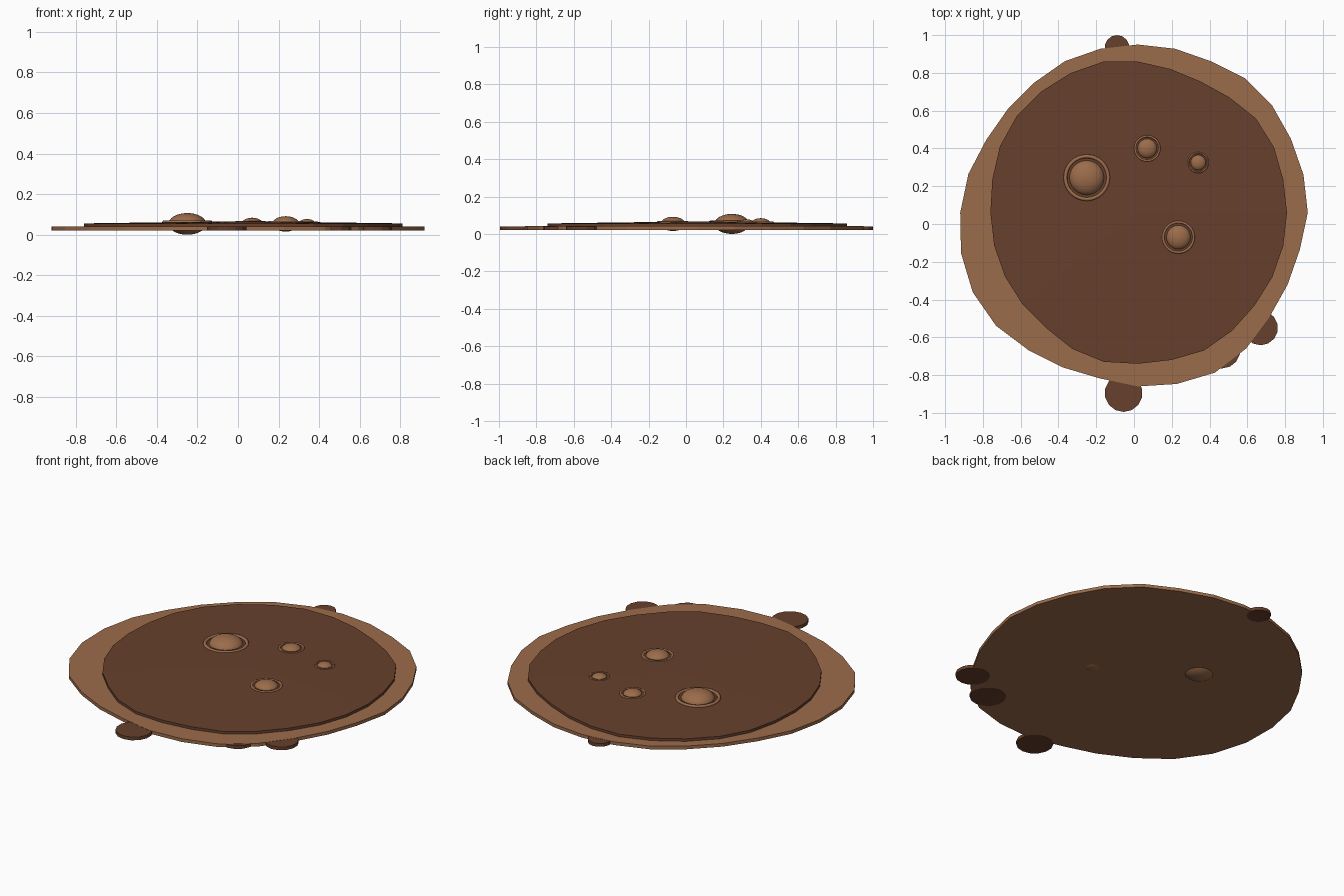
import bpy
import bmesh
from math import sin, cos, pi, radians

if "Cube" in bpy.data.objects:
    bpy.data.objects.remove(bpy.data.objects["Cube"], do_unlink=True)


def make_material(name, rgb):
    mat = bpy.data.materials.new(name)
    color = (*rgb, 1.0)
    mat.diffuse_color = color
    mat.use_nodes = True
    bsdf = mat.node_tree.nodes["Principled BSDF"]
    bsdf.inputs["Base Color"].default_value = color
    bsdf.inputs["Roughness"].default_value = 0.8
    return mat


light_mud = make_material("light mud", (0.33, 0.15, 0.07))
dark_mud = make_material("dark mud", (0.135, 0.052, 0.026))

CENTER_X, CENTER_Y = 0.02, 0.06


def irregular_disc(name, percents, bottom, top, apex, mat):
    """Wobbly disc: radii in percent, clockwise from the back, with a raised middle."""
    bm = bmesh.new()
    lower, upper = [], []
    count = len(percents)
    for i, percent in enumerate(percents):
        angle = 2 * pi * i / count
        x = CENTER_X + sin(angle) * percent / 100
        y = CENTER_Y + cos(angle) * percent / 100
        lower.append(bm.verts.new((x, y, bottom)))
        upper.append(bm.verts.new((x, y, top)))
    peak = bm.verts.new((CENTER_X, CENTER_Y, apex))
    bm.faces.new(lower)
    for i in range(count):
        j = (i + 1) % count
        bm.faces.new((lower[i], lower[j], upper[j], upper[i]))
        bm.faces.new((upper[i], upper[j], peak))
    bmesh.ops.recalc_face_normals(bm, faces=bm.faces[:])
    mesh = bpy.data.meshes.new(name)
    bm.to_mesh(mesh)
    bm.free()
    mesh.materials.append(mat)
    obj = bpy.data.objects.new(name, mesh)
    bpy.context.collection.objects.link(obj)
    return obj


def finish(name, mat):
    obj = bpy.context.object
    obj.name = name
    obj.data.materials.append(mat)
    return obj


# Puddle rim and the raised wet pool on top of it
rim_radii = [89, 89, 89, 91, 91, 90, 90, 90, 88, 88, 89, 92, 94, 93,
             92, 90, 91, 93, 96, 97, 96, 94, 92, 89, 88, 88, 89, 89]
pool_radii = [80, 78, 77, 78, 80, 80, 79, 79, 79, 79, 79, 80, 81, 80,
              80, 81, 80, 78, 78, 78, 78, 78, 79, 81, 82, 82, 82, 82]
irregular_disc("puddle_rim", rim_radii, 0.022, 0.041, 0.041, light_mud)
irregular_disc("mud_pool", pool_radii, 0.038, 0.056, 0.067, dark_mud)


# Bubbles: flattened spheres, each with a thin ripple ring
def bubble(label, x, y, radius):
    bpy.ops.mesh.primitive_uv_sphere_add(segments=24, ring_count=16, radius=radius,
                                         location=(x, y, 0.0535))
    bpy.context.object.scale.z = 0.575
    finish(label + "_bubble", light_mud)
    bpy.ops.object.shade_smooth()
    bpy.ops.mesh.primitive_torus_add(major_segments=32, minor_segments=8,
                                     major_radius=radius * 1.22,
                                     minor_radius=radius * 0.11,
                                     location=(x, y, 0.061))
    finish(label + "_bubble_ring", light_mud)
    bpy.ops.object.shade_smooth_by_angle(angle=radians(60))


bubble("large", -0.25, 0.245, 0.093)
bubble("medium", 0.235, -0.07, 0.066)
bubble("small", 0.07, 0.40, 0.053)
bubble("tiny", 0.34, 0.325, 0.042)


# Flat splatters tucked under the edge
def splatter(label, x, y, radius):
    bpy.ops.mesh.primitive_cylinder_add(vertices=14, radius=radius, depth=0.019,
                                        location=(x, y, 0.0305))
    finish(label + "_splatter", dark_mud)


splatter("front", -0.055, -0.895, 0.1)
splatter("front_left", 0.465, -0.667, 0.098)
splatter("left", 0.67, -0.55, 0.092)
splatter("back", -0.09, 0.935, 0.065)
